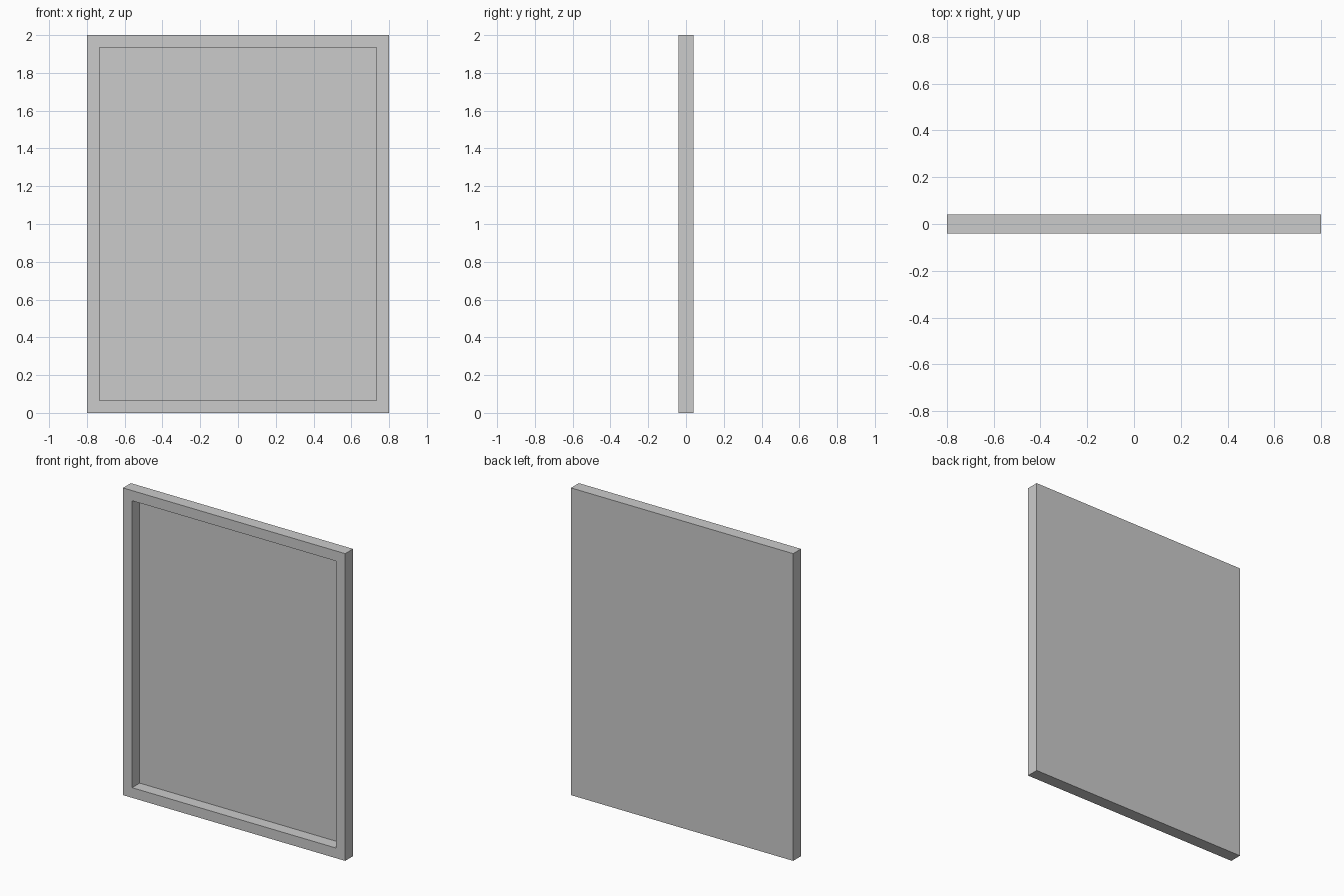
import bpy, bmesh
from mathutils import Matrix, Vector

if "Cube" in bpy.data.objects:
    bpy.data.objects.remove(bpy.data.objects["Cube"])

W, T, H = 1.6, 0.081, 2.0
BORDER, DEPTH = 0.066, 0.078

# Framed panel: a slab with its front face inset and pushed back into a shallow tray
bm = bmesh.new()
bmesh.ops.create_cube(bm, size=1, matrix=Matrix.Translation((0, 0, H / 2)) @ Matrix.Diagonal((W, T, H, 1)))
bm.normal_update()
front = min(bm.faces, key=lambda f: f.calc_center_median().y)

# Rim of the frame
bmesh.ops.inset_region(bm, faces=[front], thickness=BORDER, use_even_offset=True)

# Recess walls and backing panel
ext = bmesh.ops.extrude_discrete_faces(bm, faces=[front])
floor = ext["faces"][0]
bmesh.ops.translate(bm, verts=floor.verts[:], vec=Vector((0, DEPTH, 0)))
bmesh.ops.recalc_face_normals(bm, faces=bm.faces[:])

mesh = bpy.data.meshes.new("framed_panel")
bm.to_mesh(mesh)
bm.free()
bpy.context.collection.objects.link(bpy.data.objects.new("framed_panel", mesh))
